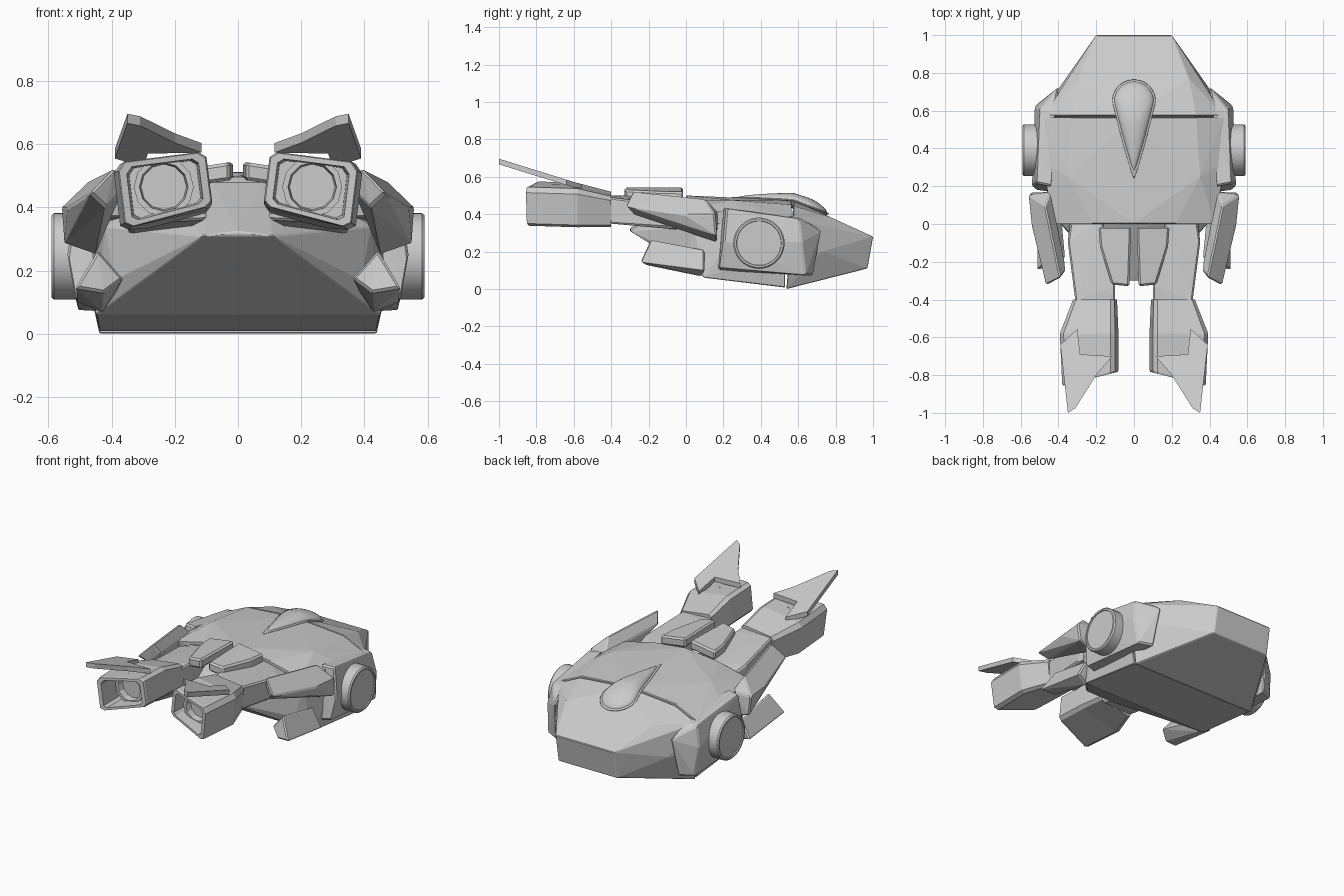
import bpy, bmesh, math
from mathutils import Vector

cube = bpy.data.objects.get("Cube")
if cube:
    bpy.data.objects.remove(cube, do_unlink=True)

grey = bpy.data.materials.new("plain grey")
grey.use_nodes = True
grey.diffuse_color = (0.6, 0.6, 0.6, 1)
grey.node_tree.nodes["Principled BSDF"].inputs["Base Color"].default_value = (0.6, 0.6, 0.6, 1)


def finish(name, bm, bevel=0.0, mirror=True, smooth=False):
    """Turn a bmesh into a named object, with optional bevel and mirror."""
    bmesh.ops.recalc_face_normals(bm, faces=bm.faces)
    for f in bm.faces:
        f.smooth = smooth
    mesh = bpy.data.meshes.new(name)
    bm.to_mesh(mesh)
    bm.free()
    mesh.materials.append(grey)
    obj = bpy.data.objects.new(name, mesh)
    bpy.context.collection.objects.link(obj)
    if bevel:
        mod = obj.modifiers.new("soft edges", 'BEVEL')
        mod.width, mod.segments, mod.limit_method = bevel, 1, 'ANGLE'
        mod.angle_limit = math.radians(25)
    if mirror:
        obj.modifiers.new("other side", 'MIRROR')
    return obj


def hull(name, points, bevel=0.01, both=False):
    """Faceted convex part; both=True reflects the points into one central part."""
    pts = list(points)
    if both:
        pts += [(-x, y, z) for x, y, z in points if x > 0]
    bm = bmesh.new()
    for p in pts:
        bm.verts.new(p)
    res = bmesh.ops.convex_hull(bm, input=bm.verts)
    junk = [v for v in res["geom_interior"] if isinstance(v, bmesh.types.BMVert)]
    bmesh.ops.delete(bm, geom=junk, context='VERTS')
    bmesh.ops.dissolve_limit(bm, angle_limit=0.03, verts=bm.verts, edges=bm.edges)
    return finish(name, bm, bevel, mirror=not both)


def loft(name, rings, bevel=0.0):
    """Skin through rings with equal point counts and cap both ends."""
    bm = bmesh.new()
    loops = [[bm.verts.new(p) for p in ring] for ring in rings]
    n = len(loops[0])
    for a, b in zip(loops, loops[1:]):
        for i in range(n):
            j = (i + 1) % n
            bm.faces.new((a[i], a[j], b[j], b[i]))
    bm.faces.new(loops[0])
    bm.faces.new(loops[-1])
    return finish(name, bm, bevel)


def circle(cx, cz, y, r, n=12):
    return [(cx + r * math.cos(math.tau * i / n), y, cz + r * math.sin(math.tau * i / n))
            for i in range(n)]


# Main body: lower hull with chin, upper shell, rear section
hull("lower_body", [(.08, 0, .48), (.11, -.3, .31), (0, -.3, .325), (.39, 0, .17),
                    (.45, .1, .06), (.44, .53, .008), (.48, .3, .36), (.48, .53, .2),
                    (.46, .53, .37), (.42, .04, .34), (.27, .04, .43)], 0.004, True)
hull("upper_shell", [(0, 0, .5), (.22, 0, .475), (.35, .25, .475), (.33, .565, .45),
                     (0, .565, .475), (.43, 0, .425), (.485, .33, .4), (.475, .565, .385),
                     (.43, .01, .37), (.47, .3, .33), (.46, .56, .33)], 0.004, True)
hull("rear_body", [(0, .573, .475), (.33, .573, .445), (.475, .573, .375), (.29, .77, .385),
                   (.2, 1, .28), (.2, .97, .11), (.44, .537, 0), (.485, .555, .2),
                   (.39, .73, .2)], 0.004, True)


# Teardrop dome on top, with a thin rim around it
def teardrop(name, radius, height):
    bm = bmesh.new()
    bmesh.ops.create_uvsphere(bm, u_segments=32, v_segments=16, radius=1)
    for v in bm.verts:
        x, y, z = v.co
        taper = 1.0
        if y < 0:
            taper = (1 + y) / max(math.sqrt(1 - y * y), 0.001) if y > -0.999 else 0
            taper = 0.35 * math.sqrt(max(taper, 0)) + 0.65 * taper
        yy = 0.65 + y * (radius if y > 0 else radius * 3.55)
        base = 0.49 - 0.05 * (yy - 0.27) if yy < 0.57 else 0.475 - 0.38 * (yy - 0.57)
        v.co = (x * radius * taper, yy, base + z * height * (0.4 + 0.6 * taper))
    return finish(name, bm, mirror=False, smooth=True)


teardrop("dome", 0.105, 0.045)
teardrop("dome_rim", 0.115, 0.012)

# Side plates with round hubs
hull("side_plate", [(.515, .215, .43), (.5, .605, .375), (.505, .64, .075), (.515, .18, .115),
                    (.54, .2, .25), (.525, .62, .25),
                    (.44, .2, .435), (.42, .61, .385), (.4, .725, .31), (.42, .68, .07),
                    (.44, .17, .1)], 0.008)
hub = loft("side_hub", [[(x, .39 + a, .245 + b) for a, _, b in circle(0, 0, 0, r, 40)]
                        for x, r in ((.48, .137), (.582, .137), (.59, .13),
                                     (.59, .12), (.584, .118))])

# Shoulder blocks, upper and lower
hull("upper_shoulder", [(.467, -.325, .445), (.39, -.285, .525), (.36, -.245, .46),
                        (.42, -.285, .4), (.54, -.02, .4), (.558, .155, .4), (.47, .1, .485),
                        (.55, .165, .285), (.45, .165, .25), (.44, .17, .41)], 0.008)
hull("lower_shoulder", [(.515, -.245, .145), (.443, -.19, .265), (.364, -.18, .175),
                        (.425, -.22, .13), (.51, .1, .1), (.43, .08, .068),
                        (.45, .1, .21), (.39, .1, .12)], 0.008)

# Arms reaching forward and the small plates between them
hull("arm", [(.1, -.41, .36), (.1, -.41, .5), (.31, -.41, .35), (.31, -.41, .49),
             (.35, -.1, .33), (.35, -.1, .45), (.34, .04, .31), (.33, .04, .42),
             (.18, .04, .32), (.17, .04, .46), (.1, -.33, .5)], 0.008)
plate = [(.015, -.015), (.188, -.015), (.18, -.12), (.118, -.32), (.025, -.33)]
hull("neck_plate", [(x, y, z - .15 * x) for x, y in plate for z in (.49, .547)], 0.01)

# Thruster housings: hollow boxes with a recessed nozzle ring
mouth = [(.38, .515), (.36, .545), (.125, .575), (.1, .56), (.082, .42),
         (.1, .4), (.335, .338), (.36, .35)]
centre = Vector((.232, .46))


def mouth_ring(scale, y, slope):
    pts = [centre + (Vector(p) - centre) * scale for p in mouth]
    return [(p.x, y - slope * (p.x - centre.x), p.y) for p in pts]


back = [(.09 + (x - .082) * .78, -.4, .33 + (z - .335) * .79) for x, z in mouth]
middle = [(x + (.013 if x > .3 else 0), -.58, z - .008) for x, z in mouth]
loft("thruster_housing", [back, middle, mouth_ring(1, -.81, .25), mouth_ring(.97, -.82, .25),
                          mouth_ring(.81, -.82, .25), mouth_ring(.76, -.68, 0)])
loft("nozzle_ring", [circle(.235, .465, y, r) for y, r in
                     ((-.67, .095), (-.74, .095), (-.74, .077), (-.7, .072))])

# Swept notched fins above the thrusters
outline = [(.3, -.555), (.285, -.69), (.115, -.7), (.2, -.8), (.31, -.975), (.35, -1),
           (.39, -.64)]
loft("fin", [[(x, y, .56 - .31 * (y + .56) - drop) for x, y in outline]
             for drop in (0, .03)])

# Smooth the round parts while keeping their rims crisp
bpy.ops.object.select_all(action='DESELECT')
hub.select_set(True)
bpy.context.view_layer.objects.active = hub
bpy.ops.object.shade_smooth_by_angle(angle=math.radians(30))
